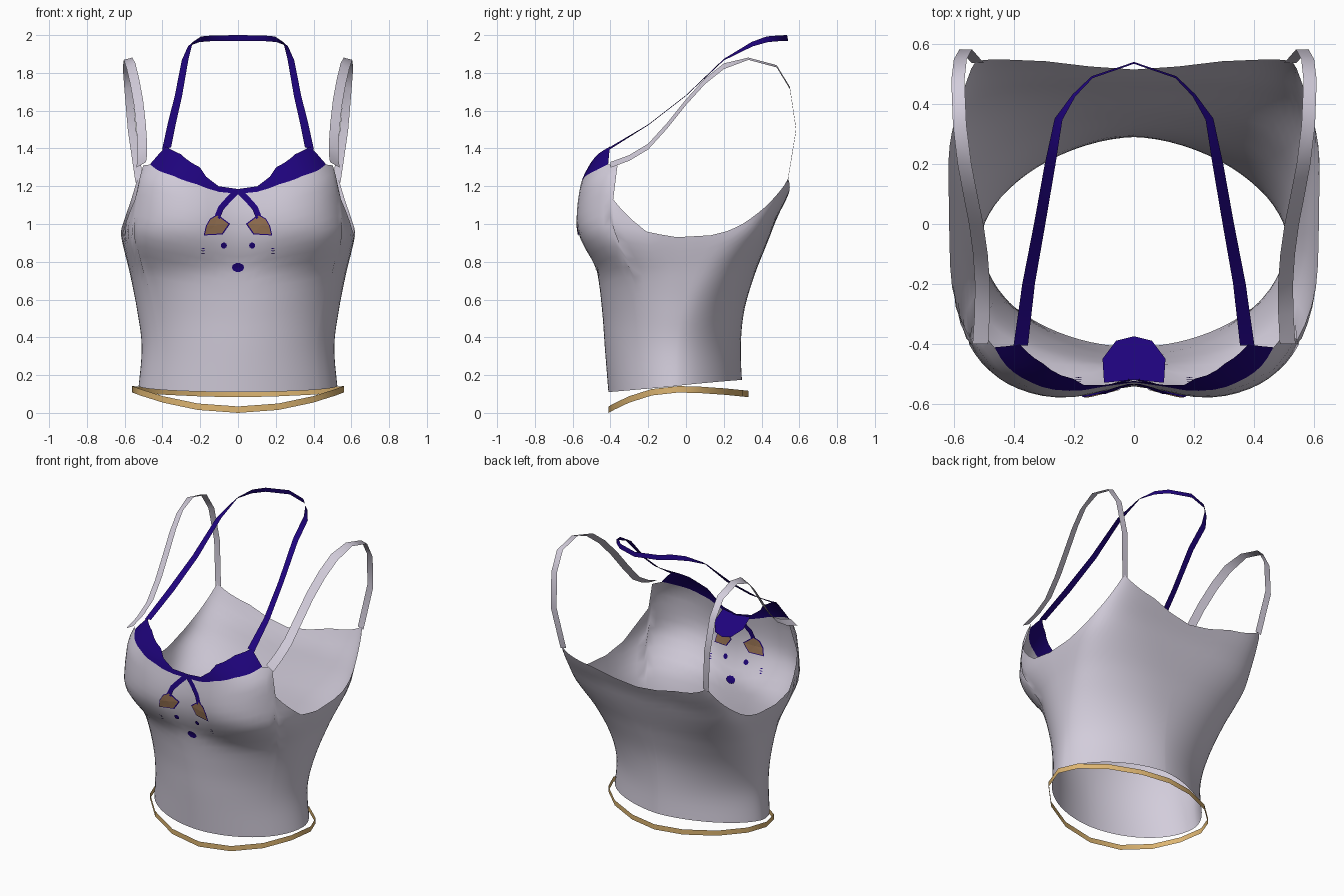
import bpy, math
from mathutils import Vector

if "Cube" in bpy.data.objects:
    bpy.data.objects.remove(bpy.data.objects["Cube"])


def material(name, rgb):
    m = bpy.data.materials.new(name)
    m.use_nodes = True
    m.diffuse_color = (*rgb, 1)
    m.node_tree.nodes["Principled BSDF"].inputs["Base Color"].default_value = (*rgb, 1)
    return m


FABRIC = material("pale lilac fabric", (0.65, 0.61, 0.71))
NAVY = material("deep indigo", (0.013, 0.001, 0.20))
GOLD = material("gold trim", (0.72, 0.46, 0.165))
BROWN = material("brown ear", (0.31, 0.17, 0.085))


def make(name, verts, faces, mat, smooth=True):
    me = bpy.data.meshes.new(name)
    me.from_pydata([tuple(v) for v in verts], [], faces)
    me.materials.append(mat)
    ob = bpy.data.objects.new(name, me)
    bpy.context.collection.objects.link(ob)
    if smooth:
        bpy.ops.object.select_all(action="DESELECT")
        ob.select_set(True)
        bpy.context.view_layer.objects.active = ob
        bpy.ops.object.shade_smooth_by_angle(angle=math.radians(50))
    return ob


def grid(name, columns, mat, closed=False):
    """Surface through equally long columns of points."""
    r, n = len(columns[0]), len(columns)
    faces = [(i * r + j, (i + 1) % n * r + j, (i + 1) % n * r + j + 1, i * r + j + 1)
             for i in range(n if closed else n - 1) for j in range(r - 1)]
    return make(name, [p for c in columns for p in c], faces, mat)


def ribbon(name, path, mat, closed=False):
    """Flat band: each path entry is a centre and a half-width vector."""
    return grid(name, [[Vector(c) - Vector(w), Vector(c) + Vector(w)] for c, w in path], mat, closed)


def flip(p):
    return (-p[0], p[1], p[2])


# Torso sections: height, half width, front y, back y, centre y, front and back squareness
SECTIONS = [
    (0.10, .53, -.41, .30, -.05, 1.9, 1.7),
    (0.35, .51, -.43, .29, -.05, 1.95, 1.75),
    (0.55, .535, -.445, .31, -.02, 2.1, 2.0),
    (0.75, .575, -.475, .37, .05, 2.6, 2.5),
    (0.85, .60, -.535, .41, .09, 3.1, 3.0),
    (0.95, .62, -.582, .45, .12, 3.5, 3.8),
    (1.03, .612, -.592, .48, .13, 3.6, 4.8),
    (1.15, .595, -.58, .54, .13, 3.8, 6.5),
    (1.25, .575, -.555, .572, .13, 4.0, 9.0),
    (1.41, .53, -.468, .58, .13, 3.4, 9.0),
]


def section(z):
    """Section values at height z, eased smoothly through the list."""
    last = len(SECTIONS) - 1
    i = next((k for k in range(last) if z <= SECTIONS[k + 1][0]), last - 1)
    a, b = SECTIONS[i], SECTIONS[i + 1]
    before, after = SECTIONS[max(0, i - 1)], SECTIONS[min(last, i + 2)]
    h = b[0] - a[0]
    t = min(1, max(0, (z - a[0]) / h))
    out = []
    for k in range(1, len(a)):
        ma = (b[k] - before[k]) / (b[0] - before[0]) * h
        mb = (after[k] - a[k]) / (after[0] - a[0]) * h
        d = b[k] - a[k]
        out.append(a[k] + t * (ma + t * (3 * d - 2 * ma - mb + t * (ma + mb - 2 * d))))
    return out


def cleavage(x, z):
    return .05 * math.exp(-(x / .16) ** 2) * max(0, min(1, (z - .72) / .25))


def surface(phi, z):
    """Torso point: phi runs from 0 at the front to pi at the back."""
    w, f, k, cy, nf, nb = section(z)
    c, s = math.cos(phi), math.sin(phi)
    n, b = (nf, f - cy) if c >= 0 else (nb, k - cy)
    x = w * max(0, s) ** (2 / n)
    y = cy + b * abs(c) ** (2 / n)
    return Vector((x, y + (cleavage(x, z) if c > 0 else 0), z))


def angle_of(x, y, z):
    w, f, k, cy, nf, nb = section(z)
    n, b = (nf, f - cy) if y < cy else (nb, k - cy)
    c = abs((y - cy) / b) ** (n / 2)
    return math.atan2((x / w) ** (n / 2), c if y < cy else -c)


# Top rim from front centre to back centre: x, y, rim height, top of the pale fabric
RIM = [
    (0, -.53, 1.185, 1.16), (.1, -.55, 1.20, 1.17), (.2, -.52, 1.30, 1.21),
    (.3, -.46, 1.37, 1.255), (.38, -.40, 1.41, 1.285), (.47, -.42, 1.32, 1.315),
    (.54, -.40, 1.31, 1.31), (.55, -.39, 1.13, 1.13), (.59, -.2, .96, .96),
    (.62, -.05, .93, .93), (.62, .13, .94, .94), (.61, .3, 1.0, 1.0),
    (.58, .42, 1.09, 1.09), (.53, .54, 1.24, 1.24), (.3, .55, 1.16, 1.16),
    (.15, .53, 1.12, 1.12), (0, .52, 1.10, 1.10),
]
keys = [(angle_of(x, y, z), z, low) for x, y, z, low in RIM]
keys[0] = (0, *keys[0][1:])
keys[-1] = (math.pi, *keys[-1][1:])
rim = []
for a, b in zip(keys, keys[1:]):
    steps = max(1, math.ceil((b[0] - a[0]) / math.radians(6)))
    rim += [[p + (q - p) * i / steps for p, q in zip(a, b)] for i in range(steps)]
rim.append(keys[-1])


def column(phi, z0, z1, rows):
    return [surface(phi, z0 + (z1 - z0) * j / rows) for j in range(rows + 1)]


def mirrored(half):
    """Continue columns from the +x half onto the -x half."""
    return [[flip(p) for p in c] for c in reversed(half[1:])] + half


# Torso, closed all the way round, with a slightly sloping hem
half = [column(phi, .1425 - .0325 * math.cos(phi), low, 22) for phi, z, low in rim]
grid("camisole_body", mirrored(half)[1:], FABRIC, closed=True)

# Dark cup trim along the neckline
cup_end = keys[5][0] + .001
trim = [column(phi, low, z, 4) for phi, z, low in rim if phi <= cup_end]
grid("cup_trim", mirrored(trim), NAVY)

# Small flap hanging inward between the cups
flap = [(.1, -.53, 1.19), (.105, -.45, 1.14), (.06, -.39, 1.10), (0, -.375, 1.09)]
flap += [flip(p) for p in reversed(flap[:3])] + [(0, -.52, 1.18)]
make("center_flap", flap, [tuple(range(len(flap)))], NAVY, False)

# Shoulder straps
SHOULDER = [
    (.513, -.40, 1.313), (.507, -.3, 1.35), (.506, -.2, 1.41), (.513, -.1, 1.52),
    (.527, 0, 1.645), (.547, .1, 1.755), (.566, .2, 1.835), (.582, .33, 1.875),
    (.588, .48, 1.835), (.58, .55, 1.72), (.562, .583, 1.5), (.522, .538, 1.225),
]
for side, turn in (("left", Vector), ("right", lambda p: Vector(flip(p)))):
    path = [(turn(c), turn((.026 - .0005 * i, 0, -.015 if i < 7 else -.006)))
            for i, c in enumerate(SHOULDER)]
    ribbon(side + "_shoulder_strap", path, FABRIC)

# Halter strap, twisting from flat at the cups to upright behind the neck
HALTER = [
    ((.378, -.405, 1.40), (.024, 0, -.006)), ((.352, -.2, 1.525), (.021, 0, .002)),
    ((.315, 0, 1.68), (.019, 0, .002)), ((.28, .2, 1.87), (.018, 0, -.004)),
    ((.252, .35, 1.952), (.013, .002, -.012)), ((.2, .43, 1.978), (.005, .003, -.015)),
    ((.14, .49, 1.983), (.002, .003, -.015)), ((0, .538, 1.985), (0, .003, -.015)),
]
other = [(flip(c), flip(w)) for c, w in reversed(HALTER[:-1])]
ribbon("halter_strap", HALTER + other, NAVY)

# Loose gold band below the hem
band = []
for i in range(16):
    a = math.tau * i / 16
    front = math.cos(a) > 0
    drop, bend = (.108, 1) if front else (.025, 1.15)
    y = -.04 - .37 * math.copysign(abs(math.cos(a)) ** bend, math.cos(a))
    band.append(((.56 * math.copysign(abs(math.sin(a)) ** bend, math.sin(a)), y,
                  .125 - drop * math.cos(a) ** 2), (0, 0, .017)))
ribbon("hem_band", band, GOLD, closed=True)


# Painted face, showing on both the outside and the inside of the chest
def on_chest(x, z, lift):
    w, f, k, cy, n, nb = section(z)
    y = cy + (f - cy) * (1 - abs(x / w) ** n) ** (1 / n) + cleavage(x, z)
    return Vector((x, y - lift, z))


def plate(name, outline, mat, lift=.007):
    n = len(outline)
    cx, cz = (sum(p[i] for p in outline) / n for i in (0, 1))
    for layer, d in (("outer", lift), ("inner", -lift)):
        verts = [on_chest(x, z, d) for x, z in outline] + [on_chest(cx, cz, d)]
        make(f"{name}_{layer}", verts, [(i, (i + 1) % n, n) for i in range(n)], mat, False)


def oval(x, z, rx, rz, n=10):
    return [(x + rx * math.cos(math.tau * i / n), z + rz * math.sin(math.tau * i / n)) for i in range(n)]


EAR = [(.175, .945), (.165, .99), (.145, 1.025), (.11, 1.045), (.05, 1.0), (.085, .95)]
CORD = [(.005, 1.175), (.05, 1.13), (.09, 1.085), (.11, 1.035)]
for side, s in (("left", 1), ("right", -1)):
    ear = [(s * x, z) for x, z in EAR]
    mx, mz = (sum(p[i] for p in ear) / len(ear) for i in (0, 1))
    plate(side + "_ear_outline", [(mx + (x - mx) * 1.12, mz + (z - mz) * 1.12) for x, z in ear], NAVY, .006)
    plate(side + "_ear", ear, BROWN, .009)
    for layer, d in (("outer", .008), ("inner", -.008)):
        ribbon(f"{side}_bow_cord_{layer}", [(on_chest(s * x, z, d), (s * .013, 0, .009)) for x, z in CORD], NAVY)
    plate(side + "_eye", oval(s * .075, .886, .016, .016), NAVY)
    for i in range(3):
        plate(f"{side}_whisker_{i + 1}", oval(s * .185, .845 + .013 * i, .012, .003, 4), NAVY)
plate("nose", oval(0, .77, .033, .024), NAVY)
